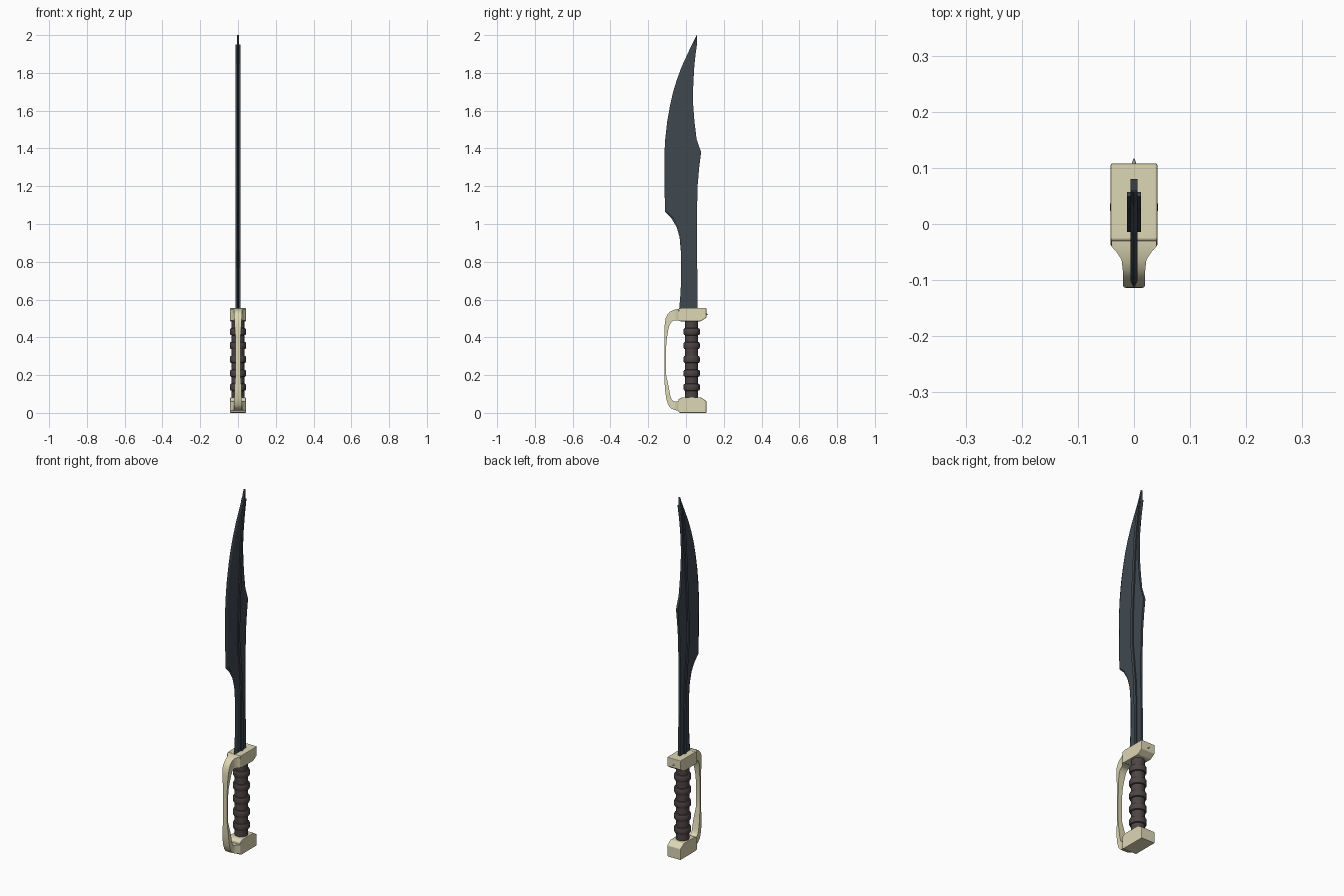
import bpy, bmesh, math
from mathutils import Vector


def material(name, rgb):
    m = bpy.data.materials.new(name)
    m.diffuse_color = (*rgb, 1)
    return m


STEEL = material("dark_steel", (0.05, 0.065, 0.078))
BRASS = material("pale_brass", (0.72, 0.68, 0.46))
LEATHER = material("dark_leather", (0.075, 0.058, 0.06))


def loft(name, rings, mat, smooth=None, bevel=0):
    """Skin a list of equal-length vertex rings and cap both ends."""
    bm = bmesh.new()
    rows = [[bm.verts.new(p) for p in r] for r in rings]
    n = len(rows[0])
    for a, b in zip(rows, rows[1:]):
        for i in range(n):
            j = (i + 1) % n
            bm.faces.new((a[i], a[j], b[j], b[i]))
    bm.faces.new(rows[0])
    bm.faces.new(rows[-1])
    bmesh.ops.recalc_face_normals(bm, faces=bm.faces)
    me = bpy.data.meshes.new(name)
    bm.to_mesh(me)
    bm.free()
    ob = bpy.data.objects.new(name, me)
    bpy.context.collection.objects.link(ob)
    me.materials.append(mat)
    if bevel:
        mod = ob.modifiers.new("bevel", "BEVEL")
        mod.width = bevel
        mod.segments = 2
    if smooth:
        bpy.ops.object.select_all(action="DESELECT")
        ob.select_set(True)
        bpy.context.view_layer.objects.active = ob
        bpy.ops.object.shade_smooth_by_angle(angle=math.radians(smooth))
    return ob


def slab(name, profile, half, mat, bevel):
    return loft(name, [[(x, y, z) for y, z in profile] for x in (-half, half)], mat, bevel=bevel)


# blade: rows of (z, cutting edge y, spine y)
T = 0.006
rows = [(.54, -.037, .061), (.62, -.030, .060), (.70, -.026, .060), (.84, -.026, .059),
        (.93, -.034, .058), (.985, -.050, .058), (1.03, -.077, .058), (1.065, -.112, .058),
        (1.21, -.113, .062), (1.30, -.114, .070), (1.38, -.114, .080), (1.45, -.110, .056),
        (1.54, -.100, .045), (1.63, -.084, .038), (1.70, -.068, .037), (1.765, -.048, .040),
        (1.835, -.022, .044), (1.90, .008, .051), (1.95, .031, .058), (2.0, .057, .0595)]
rings = []
for z, a, b in rows:
    e = a + min(.012, (b - a) * .4)
    rings.append([(0, a, z), (T, e, z), (T, b, z), (-T, b, z), (-T, e, z)])
loft("blade", rings, STEEL)

# raised rib that wanders along both faces of the blade
rib = [(.54, .022), (.75, .022), (.92, .019), (1.05, .006), (1.17, -.006), (1.28, -.006),
       (1.42, .001), (1.58, .010), (1.75, .021), (1.86, .034), (1.95, .053)]
rings = []
for z, y in rib:
    w = .008 if z < 1.9 else .004
    rings.append([(-.0125, y - w, z), (.0125, y - w, z), (.0125, y + w, z), (-.0125, y + w, z)])
loft("blade_rib", rings, STEEL)

# hand guard and pommel blocks
slab("guard", [(-.04, .535), (-.028, .555), (.108, .555), (.108, .505), (.078, .485),
               (-.03, .485), (-.04, .492)], .0415, BRASS, .003)
slab("pommel", [(-.04, .005), (-.03, 0), (.108, 0), (.108, .062), (.078, .082),
                (-.02, .082), (-.04, .072)], .0415, BRASS, .003)

# small stud on the back of the guard
loft("guard_stud", [[(r * math.cos(t * math.pi / 4), y, .522 + r * math.sin(t * math.pi / 4))
                     for t in range(8)] for r, y in ((.005, .105), (.001, .117))], BRASS)

# knuckle bow: outer (y, z), inner (y, z), half width
stations = [((-.030, .552), (-.030, .490), .040), ((-.040, .551), (-.040, .490), .040),
            ((-.050, .549), (-.050, .490), .031), ((-.064, .545), (-.060, .490), .022),
            ((-.082, .537), (-.070, .486), .020), ((-.097, .522), (-.080, .478), .020),
            ((-.108, .500), (-.088, .463), .020), ((-.113, .465), (-.095, .435), .018),
            ((-.114, .410), (-.101, .395), .014), ((-.114, .340), (-.106, .340), .012),
            ((-.114, .260), (-.107, .260), .012), ((-.114, .200), (-.105, .200), .013),
            ((-.112, .130), (-.091, .135), .019), ((-.104, .072), (-.083, .090), .020),
            ((-.093, .040), (-.077, .072), .020), ((-.078, .023), (-.069, .063), .020),
            ((-.062, .016), (-.060, .060), .022), ((-.050, .013), (-.050, .060), .031),
            ((-.040, .012), (-.040, .060), .040), ((-.030, .012), (-.030, .060), .040)]
loft("knuckle_bow", [[(-h, *o), (h, *o), (h, *i), (-h, *i)] for o, i, h in stations],
     BRASS, smooth=35)


# grip: one turned profile with five rounded rings
profile = [(.034, .075)]
for k in range(5):
    c = .136 + k * .0735
    profile += [(.034, c - .019), (.040, c - .017), (.043, c - .011),
                (.043, c + .011), (.040, c + .017), (.034, c + .019)]
profile.append((.034, .49))
N = 32
loft("grip", [[(r * math.cos(2 * math.pi * t / N), .030 + r * math.sin(2 * math.pi * t / N), z)
               for t in range(N)] for r, z in profile], LEATHER, smooth=40)
